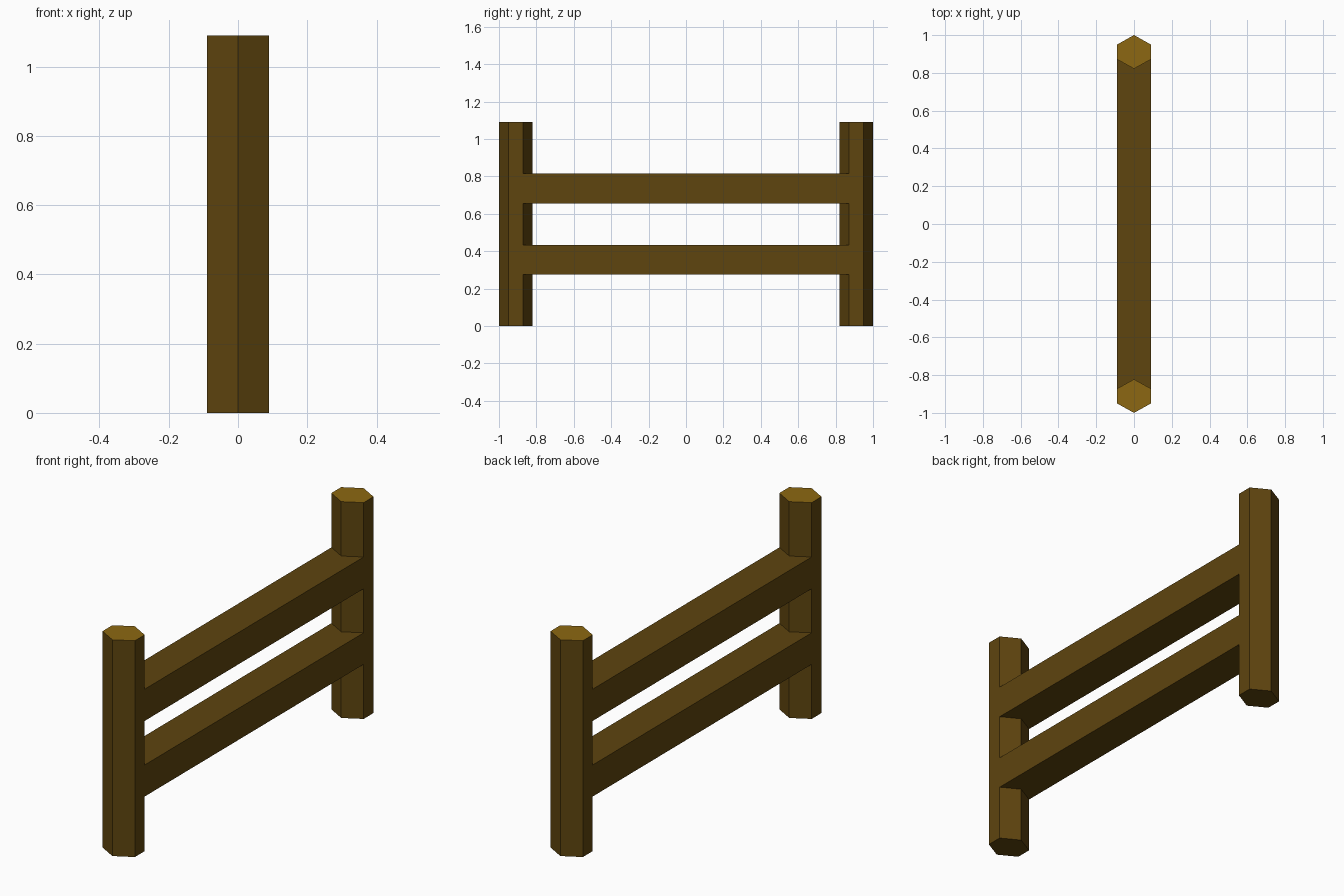
import bpy, bmesh

if "Cube" in bpy.data.objects:
    bpy.data.objects.remove(bpy.data.objects["Cube"])

def material(name, rgb):
    m = bpy.data.materials.new(name)
    m.diffuse_color = (*rgb, 1)
    m.use_nodes = True
    m.node_tree.nodes["Principled BSDF"].inputs["Base Color"].default_value = m.diffuse_color
    return m

wood = material("dark_wood", (0.112, 0.058, 0.0045))
cut_wood = material("cut_wood", (0.262, 0.137, 0.006))

W = 0.09        # half width of posts and rails
H = 1.09        # post height
POST_Y = 0.911  # post centre
SIDE = 0.039    # half length of the flat post sides

def prism(name, outline, z0, z1, mats):
    """Extrude an outline upward; a second material goes on the top face."""
    bm = bmesh.new()
    base = bm.faces.new([bm.verts.new((x, y, z0)) for x, y in outline])
    ext = bmesh.ops.extrude_face_region(bm, geom=[base], use_keep_orig=True)
    top = [v for v in ext["geom"] if isinstance(v, bmesh.types.BMVert)]
    bmesh.ops.translate(bm, verts=top, vec=(0, 0, z1 - z0))
    bmesh.ops.recalc_face_normals(bm, faces=bm.faces)
    for f in bm.faces:
        if f.normal.z > 0.9:
            f.material_index = len(mats) - 1
    me = bpy.data.meshes.new(name)
    bm.to_mesh(me)
    bm.free()
    for m in mats:
        me.materials.append(m)
    ob = bpy.data.objects.new(name, me)
    bpy.context.collection.objects.link(ob)
    return ob

# Six-sided posts with pale cut tops
R = 1 - POST_Y
hexagon = [(0, -R), (W, -SIDE), (W, SIDE), (0, R), (-W, SIDE), (-W, -SIDE)]
for name, s in (("front_post", -1), ("back_post", 1)):
    prism(name, [(x, y + s * POST_Y) for x, y in hexagon], 0, H, [wood, cut_wood])

# Two rails, flush with the post sides
E = POST_Y - SIDE
rail = [(-W, -E), (W, -E), (W, E), (-W, E)]
for name, z0, z1 in (("lower_rail", 0.275, 0.434), ("upper_rail", 0.656, 0.816)):
    prism(name, rail, z0, z1, [wood])
